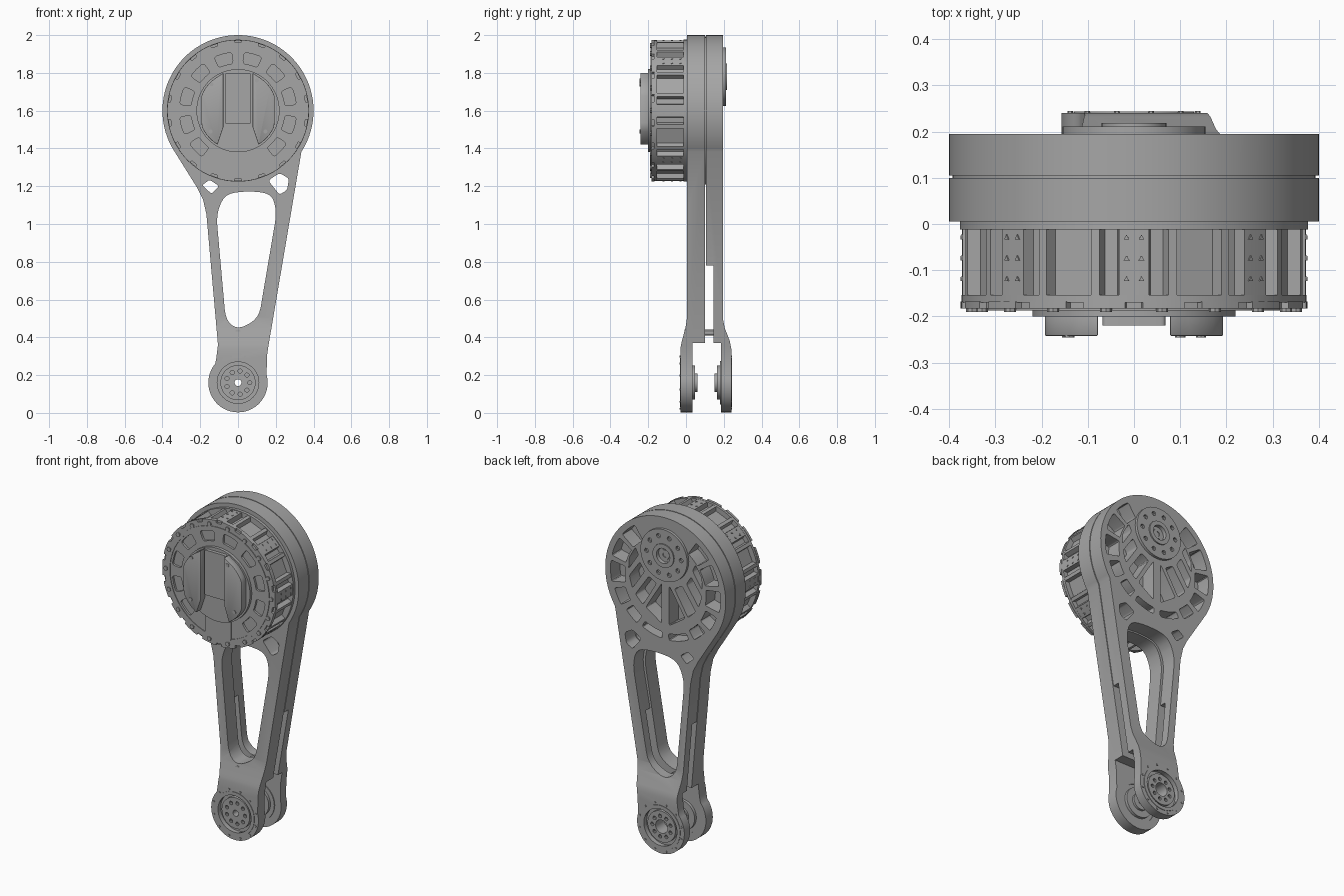
import bpy, bmesh
from math import sin, cos, pi, radians
from mathutils import Matrix, Vector

cube = bpy.data.objects.get("Cube")
if cube:
    bpy.data.objects.remove(cube)

grey = bpy.data.materials.new("machined_grey")
grey.use_nodes = True
grey.diffuse_color = (0.38, 0.38, 0.38, 1)
grey.node_tree.nodes["Principled BSDF"].inputs["Base Color"].default_value = (0.38, 0.38, 0.38, 1)

TOP, FOOT = 1.6, 0.16          # heights of the two joint axes
HUB = 1.78                     # height of the rear hub axis
ALONG_Y = Matrix(((1, 0, 0, 0), (0, 0, -1, 0), (0, 1, 0, 0), (0, 0, 0, 1)))
ALONG_X = Matrix(((0, 0, 1, 0), (1, 0, 0, 0), (0, 1, 0, 0), (0, 0, 0, 1)))


# --- outline helpers -------------------------------------------------
def arc(cx, cz, r, a0, a1, n):
    steps = [radians(a0 + (a1 - a0) * i / n) for i in range(n + 1)]
    return [(cx + r * cos(a), cz + r * sin(a)) for a in steps]


def circle(cx, cz, r, n=24):
    return arc(cx, cz, r, 0, 360, n)[:-1]


def sector(r0, r1, a0, a1, cz=TOP, n=5):
    return arc(0, cz, r0, a0, a1, n) + arc(0, cz, r1, a1, a0, n)


def rounded(pts, r, n=4):
    """Round each corner with a short curve."""
    out = []
    for i, p in enumerate(pts):
        p = Vector(p)
        ends = []
        for q in (Vector(pts[i - 1]), Vector(pts[(i + 1) % len(pts)])):
            d = q - p
            ends.append(p + d * min(0.45, r / d.length))
        for k in range(n + 1):
            t = k / n
            out.append(tuple(ends[0] * (1 - t) ** 2 + p * 2 * t * (1 - t) + ends[1] * t * t))
    return out


def mirror(pts):
    return [(-x, z) for x, z in pts]


def bolt_circle(cz, r, count, size, start=0, sides=10):
    return [circle(x, z, size, sides) for x, z in arc(0, cz, r, start, start + 360, count)[:-1]]


# --- solid helpers ---------------------------------------------------
def bake(ob, name):
    """Replace an object by the mesh it evaluates to."""
    dg = bpy.context.evaluated_depsgraph_get()
    me = bpy.data.meshes.new_from_object(ob.evaluated_get(dg))
    bpy.data.objects.remove(ob)
    me.name = name
    me.materials.clear()
    me.materials.append(grey)
    new = bpy.data.objects.new(name, me)
    bpy.context.collection.objects.link(new)
    return new


def prism(name, loops, lo, hi, axis=ALONG_Y, bevel=0):
    """Extrude an outline with holes (or several outlines) from lo to hi."""
    cu = bpy.data.curves.new(name, "CURVE")
    cu.dimensions, cu.fill_mode = "2D", "BOTH"
    cu.extrude = (hi - lo) / 2
    for pts in loops:
        sp = cu.splines.new("POLY")
        sp.points.add(len(pts) - 1)
        for q, (a, b) in zip(sp.points, pts):
            q.co = (a, b, 0, 1)
        sp.use_cyclic_u = True
    raw = bpy.data.objects.new(name + "_curve", cu)
    bpy.context.collection.objects.link(raw)
    ob = bake(raw, name)
    mid = (lo + hi) / 2
    shift = (0, mid, 0) if axis is ALONG_Y else (mid, 0, 0)
    bm = bmesh.new()
    bm.from_mesh(ob.data)
    bmesh.ops.transform(bm, matrix=Matrix.Translation(shift) @ axis, verts=bm.verts)
    bmesh.ops.remove_doubles(bm, verts=bm.verts, dist=1e-5)
    if bevel:
        bmesh.ops.dissolve_limit(bm, angle_limit=0.02, verts=bm.verts, edges=bm.edges)
    bmesh.ops.recalc_face_normals(bm, faces=bm.faces)
    bm.to_mesh(ob.data)
    bm.free()
    if bevel:
        mod = ob.modifiers.new("edge", "BEVEL")
        mod.width, mod.segments = bevel, 2
        mod.angle_limit = radians(50)
        ob = bake(ob, name)
    return ob


def shape_side(ob, profile):
    """Keep only what lies inside a side profile."""
    cutter = prism("side_cutter", [profile], -1, 1, ALONG_X)
    cutter.hide_render = True
    mod = ob.modifiers.new("side", "BOOLEAN")
    mod.operation, mod.solver, mod.object = "INTERSECT", "EXACT", cutter
    ob = bake(ob, ob.name)
    bpy.data.objects.remove(cutter)
    return ob


# --- arm plates ------------------------------------------------------
outline = (arc(0, TOP, 0.4, -33, 214, 72)
           + [(-0.215, 1.19), (-0.185, 1.13), (-0.167, 1.05), (-0.106, 0.36), (-0.115, 0.29)]
           + arc(0, FOOT, 0.157, 140, 375, 40) + [(0.153, 0.3), (0.162, 0.36)])
window = rounded([(-0.115, 1.05), (-0.07, 1.16), (0.06, 1.175), (0.18, 1.16), (0.205, 1.06),
                  (0.11, 0.5), (0.0, 0.44), (-0.065, 0.49)], 0.06)
rear_window = [(0.04 + (x - 0.04) * 1.07, 0.81 + (z - 0.81) * 1.015) for x, z in window]
eye = circle(0, FOOT, 0.113, 40)
corner_holes = [rounded([(0.16, 1.23), (0.22, 1.27), (0.27, 1.24), (0.26, 1.18), (0.22, 1.155)], 0.015),
                rounded([(-0.19, 1.205), (-0.15, 1.235), (-0.1, 1.2), (-0.14, 1.16)], 0.012)]

# weight-saving pockets of the rear plate, mirrored about the centre strut
half = [sector(0.27, 0.365, 38, 56), sector(0.27, 0.365, 13, 33), sector(0.27, 0.365, -12, 8),
        sector(0.28, 0.355, -34, -18), sector(0.29, 0.33, -86, -62), sector(0.28, 0.34, -56, -40),
        [(0.025, 1.6), (0.025, 1.36), (0.13, 1.43)],
        [(0.06, 1.59), (0.15, 1.44), (0.2, 1.49), (0.11, 1.62)],
        [(0.14, 1.64), (0.22, 1.52), (0.24, 1.59), (0.17, 1.69)],
        [(0.18, 1.73), (0.245, 1.63), (0.24, 1.7), (0.2, 1.77)]]
pockets = []
for p in half:
    p = rounded(p, 0.012, 3)
    pockets += [p, mirror(p)]

front = prism("front_arm_plate", [outline, window, eye] + corner_holes, -0.04, 0.1)
shape_side(front, [(-0.03, -0.1), (0.035, -0.1), (0.035, 0.37), (0.1, 0.37), (0.1, 2.1),
                   (0.005, 2.1), (0.005, 0.5), (-0.003, 0.45), (-0.022, 0.38), (-0.03, 0.34)])
rear = prism("rear_arm_plate", [outline, rear_window, eye] + corner_holes + pockets, 0.105, 0.25)
shape_side(rear, [(0.24, -0.1), (0.185, -0.1), (0.185, 0.37), (0.145, 0.37), (0.145, 0.78),
                  (0.105, 0.78), (0.105, 2.1), (0.195, 2.1), (0.195, 0.5), (0.205, 0.45),
                  (0.232, 0.38), (0.24, 0.34)])
prism("plate_seam", [circle(0, TOP, 0.392, 72)], 0.098, 0.107)
prism("cross_bolt", [circle(0, 0.425, 0.016, 12)], -0.008, 0.2)

# --- foot bearings ---------------------------------------------------
for side, s, mid in (("front", 1, 0.0), ("rear", -1, 0.21)):
    def span(name, loops, a, b):
        lo, hi = sorted((mid + s * a, mid + s * b))
        prism(side + name, loops, lo, hi)
    bore = circle(0, FOOT, 0.018 if s > 0 else 0.04, 20)
    bolts = bolt_circle(FOOT, 0.062, 9, 0.011)
    span("_bearing_race", [circle(0, FOOT, 0.115, 40), bore], -0.002, 0.03)
    span("_bearing_face", [circle(0, FOOT, 0.093, 40), bore] + bolts, -0.022, 0.0)
    span("_bearing_lip", [circle(0, FOOT, 0.131, 40), circle(0, FOOT, 0.11, 40)], -0.033, -0.02)
    span("_inner_boss", [circle(0, FOOT, 0.09, 40), bore], 0.028, 0.047)
    span("_inner_cap", [circle(0, FOOT, 0.05, 30), bore], 0.045, 0.06)
    span("_rim_screws", bolt_circle(FOOT, 0.143, 12, 0.006, 15, 6), -0.034, -0.025)

# --- rear hub --------------------------------------------------------
prism("rear_hub", [circle(0, HUB, 0.155, 48), circle(0, HUB, 0.055, 30)]
      + bolt_circle(HUB, 0.115, 10, 0.013), 0.185, 0.211)
prism("rear_hub_collar", [circle(0, HUB, 0.07, 36), circle(0, HUB, 0.045, 30)], 0.16, 0.218)
prism("rear_hub_nut", [circle(0, HUB, 0.032, 6), circle(0, HUB, 0.015, 12)], 0.1, 0.2)

# --- motor body ------------------------------------------------------
ribbed = []
for k in range(8):
    for offset, spread in ((-13, 1.5), (0, 5), (13, 1.5)):
        a = 45 * k + offset
        ribbed += arc(0, TOP, 0.345, a - spread - 1, a - spread - 1, 1)[:1]
        ribbed += arc(0, TOP, 0.372, a - spread, a + spread, 2)
        ribbed += arc(0, TOP, 0.345, a + spread + 1, a + spread + 1, 1)[:1]
prism("motor_body", [ribbed], -0.157, 0.006)
prism("motor_base_ring", [circle(0, TOP, 0.376, 72), circle(0, TOP, 0.33, 48)], -0.012, 0.006)

# small screws on the wide pads
screw_spots = [(a, y) for k in range(8) for a in (45 * k - 2.5, 45 * k + 2.5) for y in (-0.03, -0.075, -0.12)]
bm = bmesh.new()
for a, y in screw_spots:
    t = radians(a)
    place = Matrix.Translation((0.371 * cos(t), y, TOP + 0.371 * sin(t)))
    bmesh.ops.create_cone(bm, cap_ends=True, segments=3, radius1=0.007, radius2=0.007, depth=0.008,
                          matrix=place @ Matrix.Rotation(pi / 2 - t, 4, "Y"))
me = bpy.data.meshes.new("pad_screws")
bm.to_mesh(me)
bm.free()
me.materials.append(grey)
bpy.context.collection.objects.link(bpy.data.objects.new("pad_screws", me))

# --- motor front flange with pockets and edge notches ----------------
rim = []
for k in range(18):
    a = 20 * k + 10
    rim += arc(0, TOP, 0.375, a - 17, a - 3, 5) + arc(0, TOP, 0.36, a - 2.5, a + 2.5, 2)
flange_pockets = [rounded(sector(0.25, 0.31, a - 9, a + 9, n=3), 0.015, 3)
                  for a in (75, 45, 15, -15, -43, 105, 135, 165, 195, 223)]
prism("flange_back", [circle(0, TOP, 0.373, 72)], -0.17, -0.154)
prism("flange_face", [rim] + flange_pockets, -0.183, -0.168)
prism("flange_outer_step", [circle(0, TOP, 0.338, 72), circle(0, TOP, 0.322, 72)], -0.187, -0.18)
prism("flange_bolts", bolt_circle(TOP, 0.35, 18, 0.013, 0, 8), -0.19, -0.18)
prism("cable_block", [rounded([(-0.085, 1.28), (0.085, 1.28), (0.085, 1.42), (-0.085, 1.42)], 0.01)],
      -0.19, -0.18)

# --- motor cap -------------------------------------------------------
prism("cap_base", [circle(0, TOP, 0.22, 60)], -0.2, -0.18)
wing = ([(0.078, 1.8)] + [(min(x, 0.193), z) for x, z in arc(0, TOP, 0.21, 62, -58, 18)]
        + [(0.108, 1.42), (0.078, 1.51)])
for side, pts in (("left", wing), ("right", mirror(wing))):
    prism(side + "_cap_wing", [pts], -0.242, -0.195, bevel=0.014)
prism("cap_centre_slab", [rounded([(-0.068, 1.8), (0.068, 1.8), (0.068, 1.53), (-0.068, 1.53)], 0.01)],
      -0.22, -0.195)
prism("cap_screws", [circle(x, z, 0.011, 8) for x, z in
                     ((0.1, 1.76), (-0.14, 1.74), (-0.145, 1.49), (0.145, 1.49))], -0.245, -0.23)

# --- shading ---------------------------------------------------------
bpy.ops.object.select_all(action="DESELECT")
for ob in bpy.context.collection.objects:
    if ob.type == "MESH" and grey.name in ob.data.materials:
        ob.select_set(True)
        bpy.context.view_layer.objects.active = ob
bpy.ops.object.shade_smooth_by_angle(angle=radians(30))
